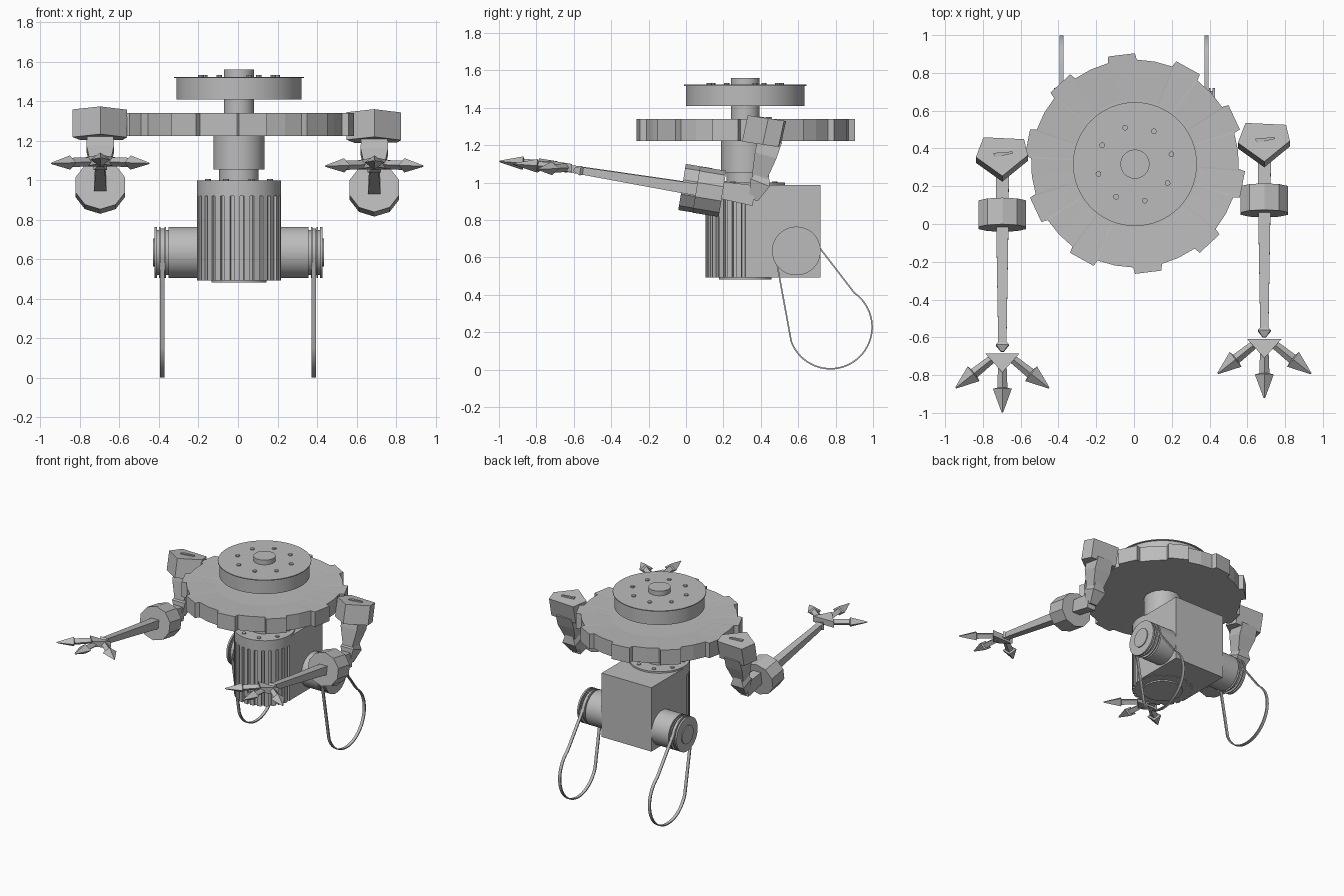
import bpy, bmesh
from math import sin, cos, radians, tau
from mathutils import Vector

cube = bpy.data.objects.get("Cube")
if cube:
    bpy.data.objects.remove(cube, do_unlink=True)

mat = bpy.data.materials.new("plain grey")
mat.use_nodes = True
GREY = (0.5, 0.5, 0.5, 1)
mat.diffuse_color = GREY
mat.node_tree.nodes["Principled BSDF"].inputs["Base Color"].default_value = GREY
CX, CY = 0.005, 0.317          # main vertical axis


def loft(name, rings, smooth=False, closed=False):
    """Skin a list of equal-length point rings; cap the ends or close the loop."""
    bm = bmesh.new()
    vs = [[bm.verts.new(p) for p in ring] for ring in rings]
    n = len(rings[0])
    pairs = list(zip(vs, vs[1:]))
    if closed:
        pairs.append((vs[-1], vs[0]))
    else:
        bm.faces.new(vs[0])
        bm.faces.new(vs[-1])
    for a, b in pairs:
        for i in range(n):
            j = (i + 1) % n
            bm.faces.new((a[i], a[j], b[j], b[i]))
    bmesh.ops.recalc_face_normals(bm, faces=bm.faces)
    me = bpy.data.meshes.new(name)
    bm.to_mesh(me)
    bm.free()
    me.materials.append(mat)
    ob = bpy.data.objects.new(name, me)
    bpy.context.collection.objects.link(ob)
    if smooth:
        bpy.ops.object.select_all(action='DESELECT')
        ob.select_set(True)
        bpy.context.view_layer.objects.active = ob
        bpy.ops.object.shade_smooth_by_angle(angle=radians(30))
    return ob


def lathe(name, profile, center=(CX, CY), n=48):
    """Turn (radius, z) pairs about a vertical axis."""
    x, y = center
    return loft(name, [[(x + r * cos(tau * i / n), y + r * sin(tau * i / n), z)
                        for i in range(n)] for r, z in profile], n > 12)


def bar(name, p0, p1, sections, sides=4, turn=45, stretch=1):
    """Tapered bar from p0 to p1; sections are (t, half width, half height)."""
    p0, p1 = Vector(p0), Vector(p1)
    d = (p1 - p0).normalized()
    ref = Vector((0, 0, 1)) if abs(d.z) < 0.8 else Vector((0, -1, 0))
    s = d.cross(ref).normalized()
    u = s.cross(d)
    k = 2 ** 0.5 if sides == 4 and turn == 45 else 1
    angs = [radians(turn) + tau * i / sides for i in range(sides)]
    return loft(name, [[p0.lerp(p1, t) + s * (w * k * cos(a)) + u * (h * k * sin(a))
                        for a in angs] for t, w, h in sections])


def screws(name, radius, z, r, start):
    for i in range(8):
        a = radians(start + 45 * i)
        lathe(f"{name}_{i + 1}", [(r, z - 0.01), (r, z + 0.009)],
              (CX + radius * cos(a), CY + radius * sin(a)), 10)


# Head drum with lip, cap and screws
lathe("head_drum", [(0.317, 1.41), (0.317, 1.518), (0.328, 1.518), (0.328, 1.524)], n=64)
lathe("head_cap", [(0.077, 1.51), (0.077, 1.56)])
screws("head_screw", 0.2, 1.524, 0.015, 15)

# Shaft and neck
lathe("shaft", [(0.077, 1.0), (0.077, 1.42)])
lathe("neck", [(0.1, 0.98), (0.1, 1.055), (0.13, 1.055), (0.13, 1.23)])

# Ten-toothed gear with shallow dished top
tooth = [(-7, 0.584), (7, 0.584), (8, 0.55), (18, 0.55), (28, 0.55)]
polar = [(radians(97 + 36 * k + a), r) for k in range(10) for a, r in tooth]


def gear_ring(z, radius=None):
    return [(CX + (radius or r) * cos(a), CY + 0.003 + (radius or r) * sin(a), z)
            for a, r in polar]


loft("gear", [gear_ring(1.224), gear_ring(1.34), gear_ring(1.33, 0.34)])

# Body: ribbed round front, plain band, square back
ribs = 26
rib_outline = []
for k in range(ribs):
    for f, r in ((0.0, 0.213), (0.6, 0.213), (0.62, 0.196), (0.98, 0.196)):
        a = tau * (k + f) / ribs
        rib_outline.append((CX + r * cos(a), CY + r * sin(a)))
loft("ribbed_front", [[(x, y, z) for x, y in rib_outline] for z in (0.492, 0.925)])
lathe("body_band", [(0.213, 0.92), (0.213, 1.0)])
corners = [(CX - 0.213, CY), (CX + 0.213, CY), (CX + 0.213, 0.72), (CX - 0.213, 0.72)]
loft("body_box", [[(x, y, z) for x, y in corners] for z in (0.494, 0.988)])
lathe("bottom_plate", [(0.14, 0.482), (0.14, 0.5)])
screws("body_screw", 0.17, 0.998, 0.015, 22)

# Pulleys and belts on both sides
WY, WZ = 0.59, 0.635
R, G = 0.13, 0.114
pulley = [(0.15, R), (0.355, R), (0.355, G), (0.366, G), (0.366, R), (0.374, R),
          (0.374, G), (0.394, G), (0.394, R), (0.402, R), (0.402, G), (0.412, G),
          (0.412, R), (0.425, R), (0.425, 0.07), (0.432, 0.07)]
path = [(WY + 0.118 * cos(radians(a)), WZ + 0.118 * sin(radians(a)))
        for a in range(15, 206, 10)]
path += [(0.772 + 0.223 * cos(radians(a)), 0.228 + 0.223 * sin(radians(a)))
         for a in range(200, 416, 5)]

for side, label in ((1, "left"), (-1, "right")):
    angs = [tau * i / 48 for i in range(48)]
    loft(f"{label}_pulley", [[(CX / 2 + side * x, WY + r * cos(a), WZ + r * sin(a))
                              for a in angs] for x, r in pulley], True)
    rings = []
    for i, p in enumerate(path):
        t = Vector(path[(i + 1) % len(path)]) - Vector(path[i - 1])
        nrm = Vector((t.y, -t.x)).normalized() * 0.004
        rings.append([(side * 0.384 + w * 0.011, p[0] + nrm.x * o, p[1] + nrm.y * o)
                      for w, o in ((-1, -1), (1, -1), (1, 1), (-1, 1))])
    loft(f"{label}_belt", rings, True, True)


# Arms with shoulder, upper arm, elbow, forearm and three-fingered hand
def arm(label, ox, oy, oz):
    o = Vector((ox, oy, oz))

    def part(name, p0, p1, sections, **kw):
        return bar(f"{label}_{name}", o + Vector(p0), o + Vector(p1), sections, **kw)

    # shoulder: five-sided block, leaning forward
    top = [(-0.14, 0.43), (-0.1, 0.535), (0.115, 0.525), (0.135, 0.44), (0, 0.33)]
    loft(f"{label}_shoulder",
         [[o + Vector((x, y + dy, z - (y - 0.43) * 0.15)) for x, y in top]
          for dy, z in ((-0.03, 1.205), (0, 1.345))])
    part("shoulder_fin", (-0.045, 0.44, 1.346), (0.055, 0.455, 1.346),
         [(0, 0.012, 0.006), (1, 0.005, 0.006)])
    part("upper_arm", (0, 0.45, 1.23), (0, 0.39, 1.02),
         [(0, 0.065, 0.065), (0.4, 0.07, 0.06), (1, 0.04, 0.04)])
    part("elbow_joint", (0, 0.42, 1.06), (0, 0.36, 0.91),
         [(0, 0.03, 0.025), (0.4, 0.055, 0.055), (1, 0.03, 0.025)])
    part("forearm_stub", (0, 0.365, 0.93), (0, 0.16, 0.965),
         [(0, 0.035, 0.055), (1, 0.033, 0.045)])
    part("elbow_disc", (0, 0.195, 0.94), (0, 0.055, 0.963),
         [(0, 0.132, 0.125), (1, 0.132, 0.125)], sides=10, turn=18)
    part("forearm", (0, 0.1, 0.955), (0, -0.6, 1.07),
         [(0, 0.033, 0.033), (0.93, 0.022, 0.02), (0.95, 0.034, 0.026), (1, 0.008, 0.008)])
    # palm: triangular plate
    tri = [(-0.09, -0.61), (0.09, -0.61), (0, -0.71)]
    loft(f"{label}_palm", [[o + Vector((x, y, z - (y + 0.61) * 0.16)) for x, y in tri]
                           for z in (1.055, 1.1)])
    # fingers: slim shaft, pointed head
    finger = [(0, 0.022, 0.022), (0.5, 0.027, 0.024), (0.52, 0.05, 0.036), (1, 0.004, 0.004)]
    for name, a, b in (("middle_finger", (0, -0.66, 1.08), (0, -0.922, 1.1)),
                       ("outer_finger", (0.05, -0.635, 1.08), (0.247, -0.792, 1.072)),
                       ("inner_finger", (-0.05, -0.635, 1.08), (-0.247, -0.792, 1.072))):
        part(name, a, b, finger, turn=0)


arm("left_arm", 0.69, 0, 0)
arm("right_arm", -0.697, -0.076, 0.014)
